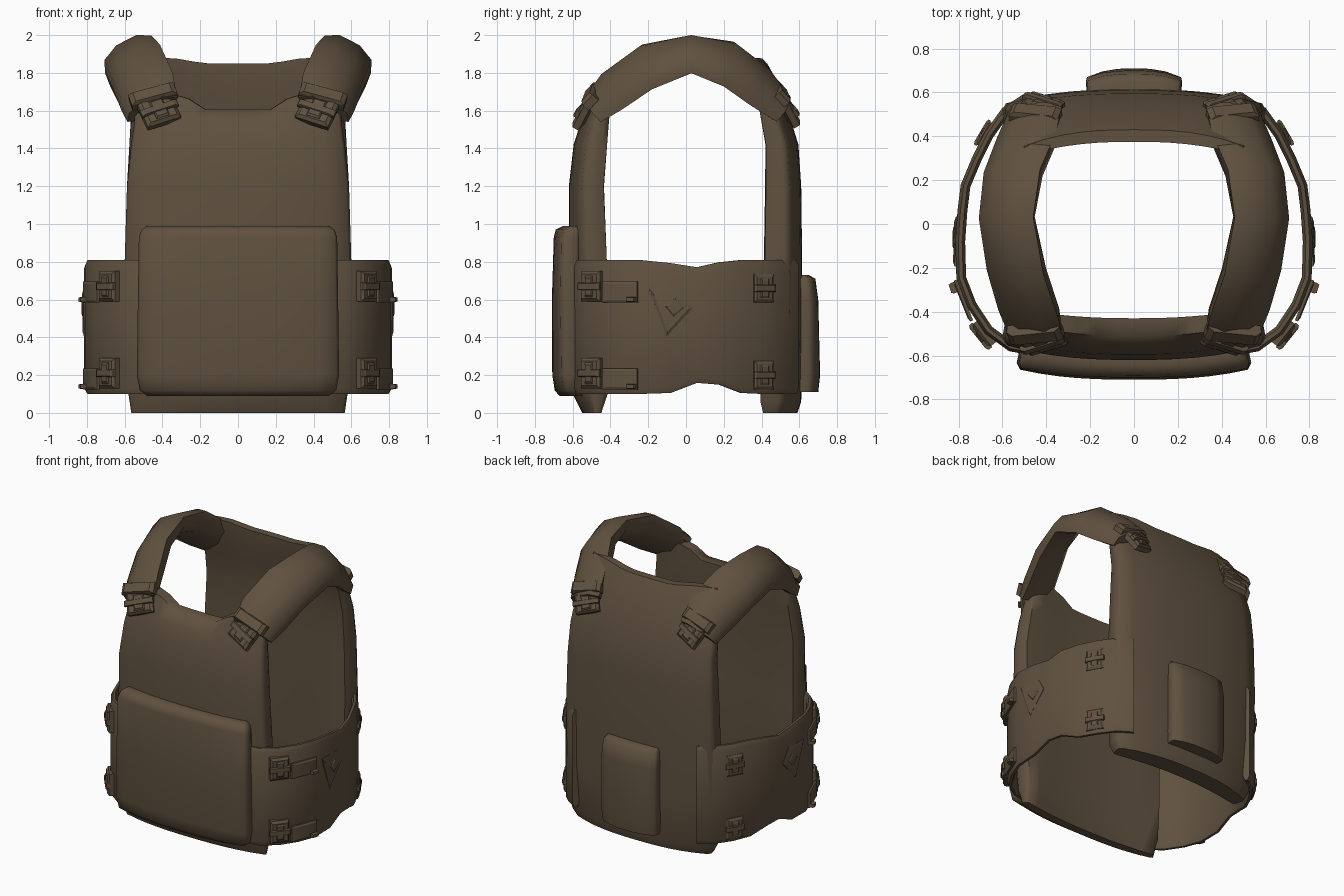
import bpy, bmesh, math
from mathutils import Vector, Matrix

if "Cube" in bpy.data.objects:
    bpy.data.objects.remove(bpy.data.objects["Cube"])

brown = bpy.data.materials.new("dark brown cloth")
brown.use_nodes = True
colour = (0.115, 0.082, 0.05, 1)
brown.diffuse_color = colour
bsdf = brown.node_tree.nodes["Principled BSDF"]
bsdf.inputs["Base Color"].default_value = colour
bsdf.inputs["Roughness"].default_value = 0.9


def finish(name, bm, angle=40):
    bmesh.ops.recalc_face_normals(bm, faces=bm.faces)
    mesh = bpy.data.meshes.new(name)
    bm.to_mesh(mesh)
    bm.free()
    mesh.materials.append(brown)
    obj = bpy.data.objects.new(name, mesh)
    bpy.context.collection.objects.link(obj)
    bpy.ops.object.select_all(action='DESELECT')
    obj.select_set(True)
    bpy.context.view_layer.objects.active = obj
    bpy.ops.object.shade_smooth_by_angle(angle=math.radians(angle))


def loft(name, rings, angle=40):
    """Skin closed rings of points and cap both ends."""
    bm = bmesh.new()
    rows = [[bm.verts.new(p) for p in ring] for ring in rings]
    n = len(rows[0])
    for a, b in zip(rows, rows[1:]):
        for i in range(n):
            j = (i + 1) % n
            bm.faces.new((a[i], a[j], b[j], b[i]))
    for row in (rows[0], rows[-1]):
        for i in range(n // 2 - 1):
            bm.faces.new((row[i], row[i + 1], row[n - 2 - i], row[n - 1 - i]))
    finish(name, bm, angle)


def panel(name, rows, side, rim=None, n=12, angle=60):
    """Curved slab with rounded sides; rows hold height, half width, middle depth, edge depth, thickness."""
    rings = []
    for k, (z, hw, mid, edge, thick) in enumerate(rows):
        outer, inner = [], []
        for i in range(-1, n + 2):
            u = min(max(2 * i / n - 1, -1), 1)
            lip = i in (-1, n + 1)
            top = rim(u) if rim and k == len(rows) - 1 else z
            depth = mid + (edge - mid) * abs(u) ** 2.6
            t = thick * (1 - 0.3 * abs(u) ** 4)
            wide = hw if lip else hw * 0.975
            tuck = 0.25 * t if lip else 0
            outer.append((u * wide, side * (depth - tuck), top))
            inner.append((u * wide * 0.98, side * (depth - t + tuck), top))
        rings.append(outer + inner[::-1])
    loft(name, rings, angle)


def step(u, low, high, start, end):
    t = min(max((abs(u) - start) / (end - start), 0), 1)
    return low + (high - low) * t * t * (3 - 2 * t)


# Chest and back panels
panel("front_panel", [
    (0.0, 0.565, 0.55, 0.49, 0.06), (0.1, 0.58, 0.60, 0.52, 0.15),
    (0.4, 0.595, 0.615, 0.54, 0.18), (0.8, 0.60, 0.62, 0.545, 0.18),
    (1.2, 0.588, 0.62, 0.555, 0.17), (1.42, 0.565, 0.595, 0.53, 0.16),
    (1.53, 0.55, 0.56, 0.50, 0.13), (1.6, 0.54, 0.51, 0.45, 0.08)],
    -1, lambda u: step(u, 1.605, 1.69, 0.3, 0.62))
panel("back_panel", [
    (0.0, 0.54, 0.59, 0.50, 0.13), (0.06, 0.57, 0.61, 0.52, 0.18),
    (0.4, 0.595, 0.615, 0.545, 0.19), (0.8, 0.60, 0.615, 0.55, 0.19),
    (1.2, 0.588, 0.61, 0.55, 0.18), (1.42, 0.575, 0.595, 0.535, 0.16),
    (1.6, 0.565, 0.54, 0.48, 0.13), (1.74, 0.55, 0.49, 0.42, 0.11),
    (1.85, 0.5, 0.43, 0.36, 0.055)],
    1, lambda u: step(u, 1.85, 1.88, 0.3, 0.8))

# Chest and back pouches
panel("front_pouch", [
    (0.09, 0.48, 0.67, 0.62, 0.10), (0.12, 0.52, 0.695, 0.65, 0.14),
    (0.2, 0.535, 0.708, 0.66, 0.15), (0.6, 0.53, 0.71, 0.665, 0.15),
    (0.93, 0.525, 0.70, 0.66, 0.14), (0.97, 0.51, 0.69, 0.645, 0.13),
    (0.99, 0.48, 0.65, 0.61, 0.07)], -1)
panel("back_pouch", [
    (0.11, 0.215, 0.70, 0.66, 0.13), (0.2, 0.22, 0.71, 0.67, 0.13),
    (0.6, 0.22, 0.70, 0.67, 0.13), (0.71, 0.215, 0.685, 0.655, 0.11),
    (0.73, 0.20, 0.65, 0.63, 0.08)], 1, n=6)

# Side belt: plan path with wavy upper and lower edges
belt_path = [(0.46, -0.60), (0.57, -0.58), (0.68, -0.5), (0.76, -0.38), (0.81, -0.25),
             (0.815, -0.08), (0.805, 0.06), (0.79, 0.18), (0.74, 0.30), (0.68, 0.42),
             (0.60, 0.53), (0.5, 0.595)]


def belt(side, name):
    rings = []
    last = len(belt_path) - 1
    for i, (x, y) in enumerate(belt_path):
        a, b = belt_path[max(i - 1, 0)], belt_path[min(i + 1, last)]
        out = Vector((b[1] - a[1], a[0] - b[0])).normalized() * 0.045
        dip = math.exp(-((y - 0.04) / 0.13) ** 2)
        top, low = 0.81 - 0.04 * dip, 0.10 + 0.07 * math.exp(-((y - 0.11) / 0.12) ** 2)
        ring = []
        for depth, heights in ((0, (low, low + 0.03, 0.45, top - 0.03, top)),
                               (1, (top, top - 0.03, 0.45, low + 0.03, low))):
            for k, z in enumerate(heights):
                d = depth if 0 < k < 4 else 0.3 + 0.4 * depth
                ring.append((side * (x - out.x * d), y - out.y * d, z))
        rings.append(ring)
    loft(name, rings, 60)


# Shoulder pad: tilted cushion section swept over the arch; path holds x, y, z, scale, lean
pad_path = [(0.45, -0.475, 1.60, 0.95, 0.3), (0.475, -0.38, 1.695, 1.1, 0.5),
            (0.53, -0.20, 1.825, 1.1, 0.55), (0.575, 0.03, 1.89, 1.0, 0.43),
            (0.545, 0.22, 1.84, 1.1, 0.55), (0.485, 0.37, 1.725, 1.1, 0.5),
            (0.45, 0.5, 1.60, 0.9, 0.3)]
pad_section = [(-0.15, 0.05), (-0.08, 0.085), (0.04, 0.08), (0.13, 0.035),
               (0.155, -0.03), (0.08, -0.05), (-0.04, -0.045), (-0.13, -0.01)]


def pad(side, name):
    rings = []
    pts = [Vector(p[:3]) for p in pad_path]
    for i, p in enumerate(pts):
        scale, lean = pad_path[i][3:]
        tangent = (pts[min(i + 1, 6)] - pts[max(i - 1, 0)]).normalized()
        across = Vector((math.cos(lean), 0, -math.sin(lean)))
        across = (across - tangent * across.dot(tangent)).normalized()
        up = across.cross(tangent)
        ring = [p + (across * a + up * b) * scale for a, b in pad_section]
        rings.append([(side * v.x, v.y, v.z) for v in ring])
    loft(name, rings, 60)


def plate(name, centre, normal, size, side, spin=0.0,
          points=((-.5, -.5), (.5, -.5), (.5, .5), (-.5, .5))):
    """Bevelled block facing along the normal; size is width, height, depth."""
    bm = bmesh.new()
    n = Vector(normal).normalized()
    right = Vector((0, 0, 1)).cross(n).normalized()
    frame = Matrix((right, n.cross(right), n)).transposed() @ Matrix.Rotation(spin, 3, 'Z')
    w, h, d = size
    rows = []
    for shrink, depth in ((1, -d / 2), (1, d * 0.2), (0.8, d / 2)):
        ring = []
        for a, b in points:
            v = frame @ Vector((a * w * shrink, b * h * shrink, depth)) + Vector(centre)
            ring.append(bm.verts.new((side * v.x, v.y, v.z)))
        rows.append(ring)
    bm.faces.new(rows[0])
    bm.faces.new(rows[2])
    count = len(points)
    for a, b in zip(rows, rows[1:]):
        for i in range(count):
            j = (i + 1) % count
            bm.faces.new((a[i], a[j], b[j], b[i]))
    finish(name, bm, 20)


def buckle(name, centre, normal, size, side, spin=0.0):
    """Clip with a base, a raised bar and a small tongue."""
    w, h, d = size
    c, n = Vector(centre), Vector(normal).normalized()
    plate(name + "_base", c, n, size, side, spin)
    plate(name + "_bar", c + n * d * 0.5, n, (w * 1.1, h * 0.25, d * 0.6), side, spin)
    plate(name + "_tongue", c + n * d * 0.4, n, (w * 0.4, h * 0.7, d * 0.6), side, spin)


diamond = [(-0.5, 0.5), (-0.1, -0.5), (0.5, 0.1), (0.25, 0.5)]
for side, label in ((1, "left"), (-1, "right")):
    belt(side, label + "_side_belt")
    pad(side, label + "_shoulder_pad")

    # Clips and webbing on the side belt
    for z, level in ((0.67, "upper"), (0.21, "lower")):
        tag = f"{label}_{level}"
        buckle(tag + "_front_clip", (0.685, -0.5, z), (0.75, -0.6, 0), (0.13, 0.16, 0.045), side)
        buckle(tag + "_rear_clip", (0.68, 0.41, z - 0.01), (0.85, 0.5, 0), (0.12, 0.15, 0.03), side)
        plate(tag + "_webbing", (0.78, -0.35, z - 0.03), (0.93, -0.37, 0), (0.2, 0.11, 0.02), side)
        plate(tag + "_webbing_end", (0.82, -0.29, z - 0.07), (0.95, -0.3, 0), (0.05, 0.025, 0.04), side)

    # Diamond patch with a raised stud
    plate(label + "_diamond_patch", (0.81, -0.08, 0.53), (1, 0.03, 0), (0.23, 0.25, 0.025), side,
          points=diamond)
    plate(label + "_diamond_stud", (0.82, -0.06, 0.56), (1, 0.03, 0), (0.07, 0.07, 0.015), side, 0.7)

    # Shoulder strap clips and short straps
    buckle(label + "_front_shoulder_clip", (0.42, -0.53, 1.60), (-0.1, -0.85, 0.5),
           (0.19, 0.16, 0.05), side, -0.35)
    plate(label + "_front_shoulder_strap", (0.45, -0.5, 1.68), (0.1, -0.75, 0.65),
          (0.25, 0.08, 0.06), side, -0.35)
    buckle(label + "_rear_shoulder_clip", (0.42, 0.54, 1.60), (-0.1, 0.85, 0.5),
           (0.17, 0.14, 0.05), side, 0.35)
    plate(label + "_rear_shoulder_strap", (0.45, 0.5, 1.69), (0.1, 0.75, 0.65),
          (0.23, 0.08, 0.06), side, 0.35)
